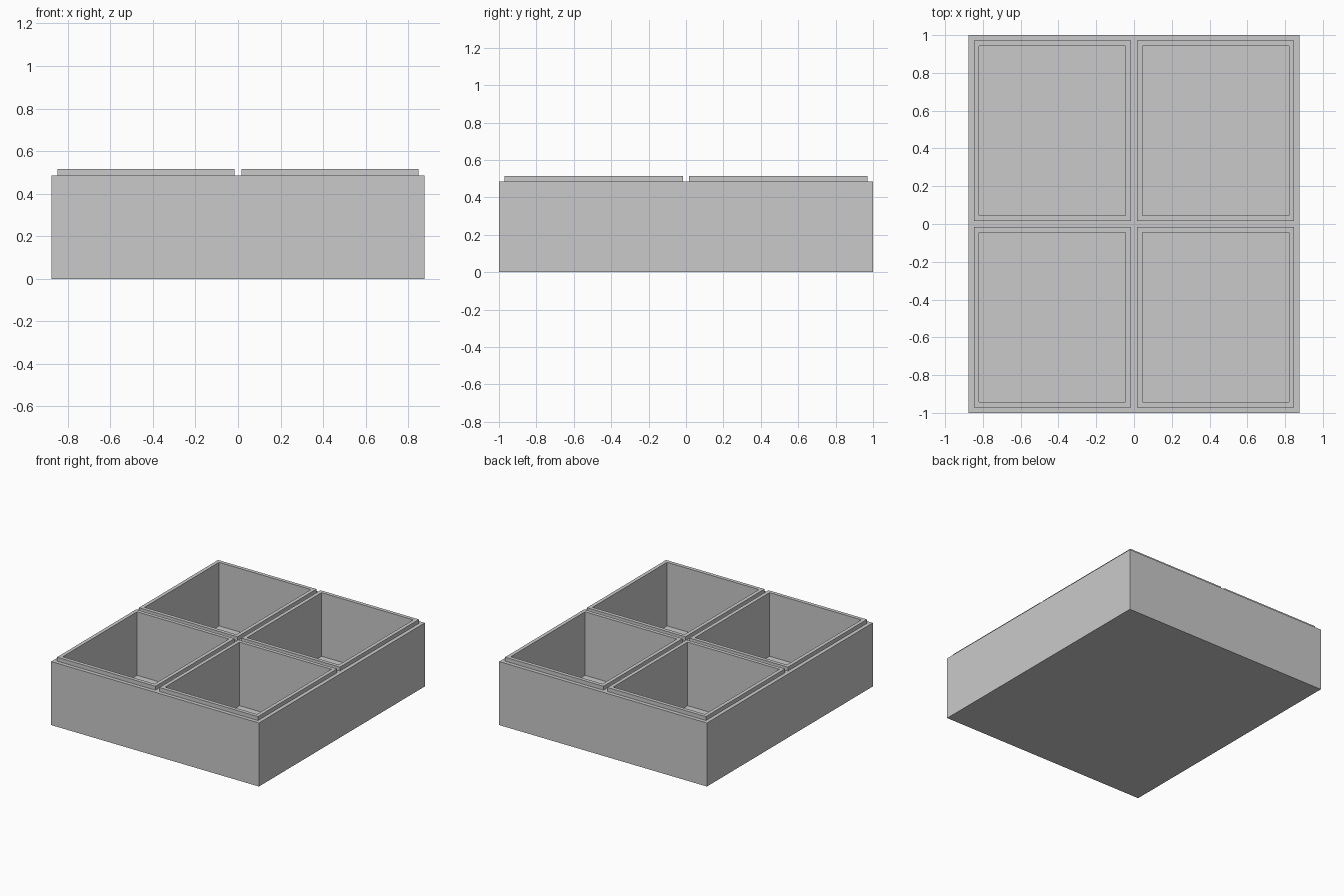
import bpy
import bmesh
from mathutils import Vector

old = bpy.data.objects.get("Cube")
if old:
    bpy.data.objects.remove(old, do_unlink=True)

HALF_X, HALF_Y = 0.877, 1.0   # outer half sizes
BODY_TOP, RIM_TOP = 0.485, 0.515
FLOOR = 0.03
GAP = 0.017                   # half of the groove between rims
STEP = 0.029                  # ledge around the rims
WALL = 0.028                  # rim thickness

grey = bpy.data.materials.new("plain grey")
grey.use_nodes = True
colour = (0.59, 0.59, 0.59, 1)
grey.diffuse_color = colour
grey.node_tree.nodes["Principled BSDF"].inputs["Base Color"].default_value = colour

# Solid block standing on the ground
bm = bmesh.new()
bmesh.ops.create_cube(bm, size=1)
for v in bm.verts:
    v.co = Vector((v.co.x * 2 * HALF_X, v.co.y * 2 * HALF_Y, (v.co.z + 0.5) * BODY_TOP))


def top_faces():
    return [f for f in bm.faces if f.calc_center_median().z > BODY_TOP - 0.001]


def extrude(faces, dz):
    """Extrude separate faces vertically, drop the old ones, return the new caps."""
    result = bmesh.ops.extrude_face_region(bm, geom=faces)["geom"]
    moved = [g for g in result if isinstance(g, bmesh.types.BMVert)]
    caps = [g for g in result if isinstance(g, bmesh.types.BMFace)]
    bmesh.ops.translate(bm, verts=moved, vec=(0, 0, dz))
    bmesh.ops.delete(bm, geom=[f for f in faces if f.is_valid], context='FACES_ONLY')
    return caps


# Cut the top into four compartments with a ledge and a cross groove
for axis, half in ((Vector((1, 0, 0)), HALF_X), (Vector((0, 1, 0)), HALF_Y)):
    for offset in (STEP - half, -GAP, GAP, half - STEP):
        faces = top_faces()
        edges = {e for f in faces for e in f.edges}
        verts = {v for f in faces for v in f.verts}
        bmesh.ops.bisect_plane(bm, geom=faces + list(edges) + list(verts),
                               plane_co=axis * offset, plane_no=axis)

# Raise the four rims, then sink the four wells
cells = [f for f in top_faces() if f.calc_area() > 0.3]
cells = extrude(cells, RIM_TOP - BODY_TOP)
bmesh.ops.inset_individual(bm, faces=cells, thickness=WALL, use_even_offset=True)
extrude(cells, FLOOR - RIM_TOP)

bmesh.ops.recalc_face_normals(bm, faces=bm.faces)
mesh = bpy.data.meshes.new("compartment_tray")
bm.to_mesh(mesh)
bm.free()
mesh.materials.append(grey)
tray = bpy.data.objects.new("compartment_tray", mesh)
bpy.context.collection.objects.link(tray)
